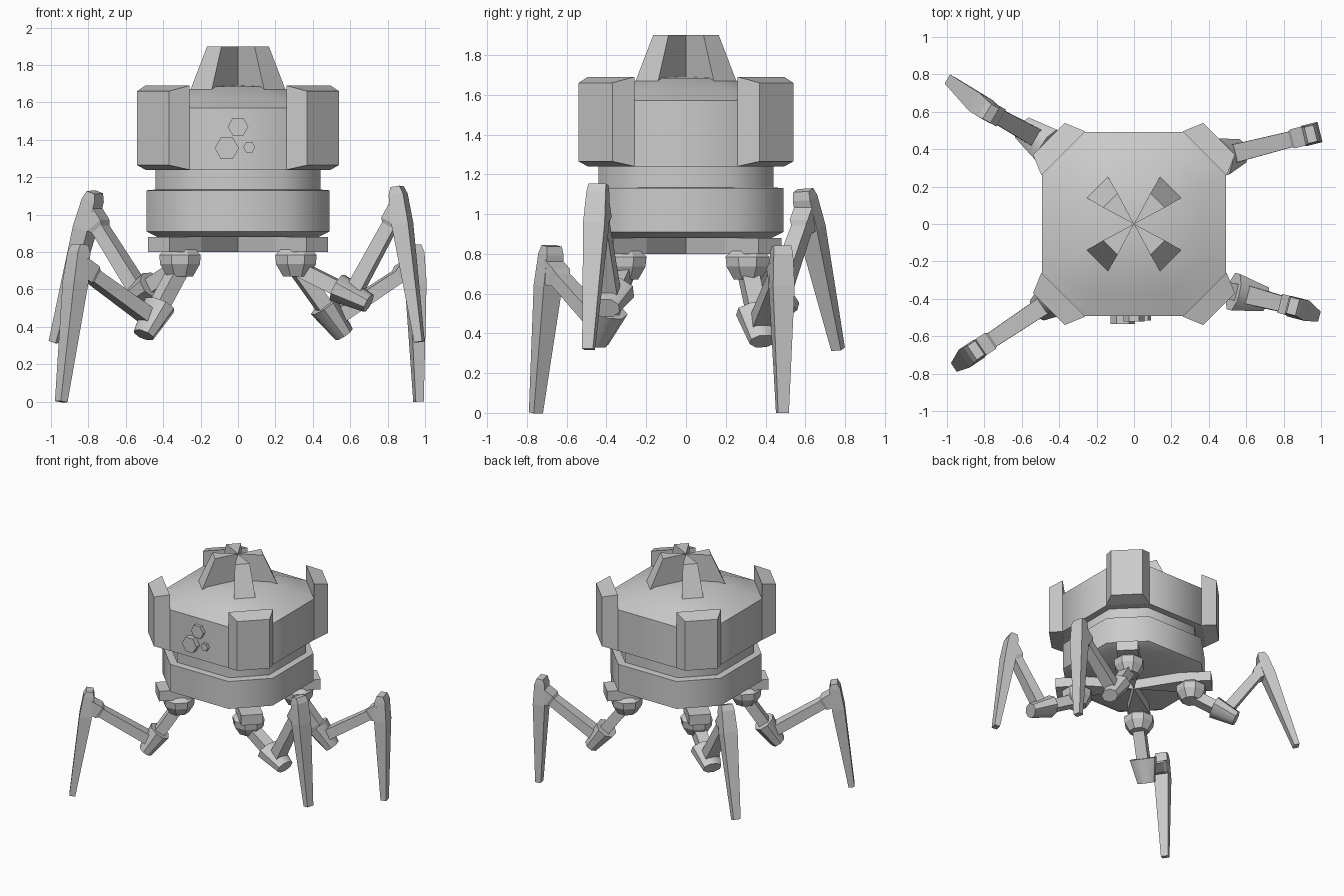
import bpy, bmesh
from math import pi, cos, sin
from mathutils import Vector, Matrix

if "Cube" in bpy.data.objects:
    bpy.data.objects.remove(bpy.data.objects["Cube"])


def loft(name, rings, smooth=None, turn=0):
    """Skin a list of equal-length point rings, cap both ends."""
    bm = bmesh.new()
    rows = [[bm.verts.new(p) for p in ring] for ring in rings]
    n = len(rows[0])
    for a, b in zip(rows, rows[1:]):
        for i in range(n):
            j = (i + 1) % n
            bm.faces.new((a[i], a[j], b[j], b[i]))
    bm.faces.new(rows[0])
    bm.faces.new(rows[-1])
    bm.transform(Matrix.Rotation(turn * pi / 2, 4, 'Z'))
    bmesh.ops.recalc_face_normals(bm, faces=bm.faces[:])
    me = bpy.data.meshes.new(name)
    bm.to_mesh(me)
    bm.free()
    ob = bpy.data.objects.new(name, me)
    bpy.context.collection.objects.link(ob)
    if smooth:
        bpy.ops.object.select_all(action='DESELECT')
        ob.select_set(True)
        bpy.context.view_layer.objects.active = ob
        bpy.ops.object.shade_smooth_by_angle(angle=smooth)
    return ob


def octagon(h, z):
    """Square of half-width h with wide corner chamfers."""
    c = h * 0.53
    pts = [(c, -h), (h, -c), (h, c), (c, h), (-c, h), (-h, c), (-h, -c), (-c, -h)]
    return [(x, y, z) for x, y in pts]


def ngon(cx, cy, z, r, n=8, phase=pi / 8):
    return [(cx + r * cos(phase + 2 * pi * i / n),
             cy + r * sin(phase + 2 * pi * i / n), z) for i in range(n)]


def limb(name, p0, p1, lat, sections, n=4, smooth=None):
    """Tapered bar from p0 to p1; sections are (t, half lateral, half depth)."""
    d = (p1 - p0).normalized()
    lat = (lat - d * lat.dot(d)).normalized()
    dep = lat.cross(d)
    k = 1 / cos(pi / n)
    rings = []
    for t, hl, hd in sections:
        c = p0.lerp(p1, t)
        angles = [pi / n + 2 * pi * i / n for i in range(n)]
        rings.append([c + lat * hl * k * cos(a) + dep * hd * k * sin(a) for a in angles])
    return loft(name, rings, smooth)


# Body: lower ring, waist, upper hull with sloping roof
A = 0.87
loft("lower_ring", [octagon(0.43, 0.88), octagon(0.49, 0.91), octagon(0.49, 1.13),
                    octagon(0.43, 1.135)], A)
loft("waist", [octagon(0.44, 1.10), octagon(0.44, 1.26)], A)
loft("upper_hull", [octagon(0.493, 1.24), octagon(0.493, 1.57)], A)
loft("roof", [octagon(0.493, 1.565), octagon(0.493, 1.57), octagon(0.37, 1.625),
              octagon(0.22, 1.685), octagon(0.03, 1.69)], A)

# Parts repeated at the four corners
for k in range(4):
    # armour post
    posts = []
    for a, b, lo, hi in ((0.26, 0.495, 1.24, 1.69), (0.37, 0.54, 1.265, 1.66)):
        posts.append([(a, b, lo), (b, a, lo), (b, a, hi), (a, b, hi)])
    loft("corner_post", posts, turn=k)
    # roof vent wedge
    loft("roof_wedge", [[(0, 0, z), (a, b, z), (b, a, z)]
                        for a, b, z in ((0.142, 0.257, 1.66), (0.088, 0.165, 1.90))], turn=k)
    # underside arm: wedge from the centre, then a block
    loft("chassis_wedge", [[(0, 0, z), (0.195, 0.31, z), (0.31, 0.195, z)]
                           for z in (0.80, 0.89)], turn=k)
    loft("hip_block", [[(0.195, 0.31, z), (0.31, 0.195, z), (0.48, 0.365, z), (0.365, 0.48, z)]
                       for z in (0.80, 0.88)], turn=k)
    # hip joint
    loft("hip_joint", [ngon(0.31, 0.31, z, r) for z, r in
                       ((0.82, 0.08), (0.785, 0.12), (0.735, 0.115), (0.67, 0.075))], turn=k)

# Hexagonal sensors on the front
for x, z, r, depth in ((0, 1.47, 0.055, 0.52), (-0.06, 1.355, 0.065, 0.535),
                       (0.06, 1.36, 0.032, 0.515)):
    loft("front_sensor", [[(x + r * cos(i * pi / 3), -d, z + r * sin(i * pi / 3))
                           for i in range(6)] for d in (0.47, depth)])

# Legs: hip, knee, spike top, spike tip
legs = {
    "front_left": ((-0.31, -0.31, 0.72), (-0.46, -0.42, 0.44), (-0.845, -0.675, 0.84), (-0.945, -0.755, 0)),
    "front_right": ((0.31, -0.31, 0.72), (0.61, -0.38, 0.57), (0.85, -0.44, 1.15), (0.97, -0.49, 0.32)),
    "back_left": ((-0.31, 0.31, 0.72), (-0.52, 0.46, 0.58), (-0.765, 0.59, 1.12), (-0.98, 0.765, 0.32)),
    "back_right": ((0.31, 0.31, 0.72), (0.51, 0.37, 0.44), (0.945, 0.48, 0.84), (0.965, 0.485, 0)),
}
for side, pts in legs.items():
    hip, knee, top, tip = (Vector(p) for p in pts)
    ankle = top.lerp(tip, 0.13)
    flat = ankle - knee
    lat = Vector((-flat.y, flat.x, 0)).normalized()
    d = (knee - hip).normalized()
    limb(side + "_thigh", hip, knee, lat, [(0, 0.045, 0.04), (1, 0.045, 0.04)])
    limb(side + "_knee_cup", knee - d * 0.09, knee + d * 0.10, lat,
         [(0, 0.10, 0.075), (1, 0.065, 0.05)], n=8, smooth=A)
    limb(side + "_shin", knee, ankle, lat, [(0, 0.05, 0.04), (1, 0.04, 0.035)])
    limb(side + "_ankle", knee, ankle, lat, [(0.78, 0.04, 0.035), (0.83, 0.052, 0.05),
                                            (0.98, 0.052, 0.05)])
    limb(side + "_foot_spike", top, tip, lat,
         [(0, 0.045, 0.025), (0.05, 0.05, 0.04), (0.24, 0.056, 0.046), (1, 0.028, 0.022)])
